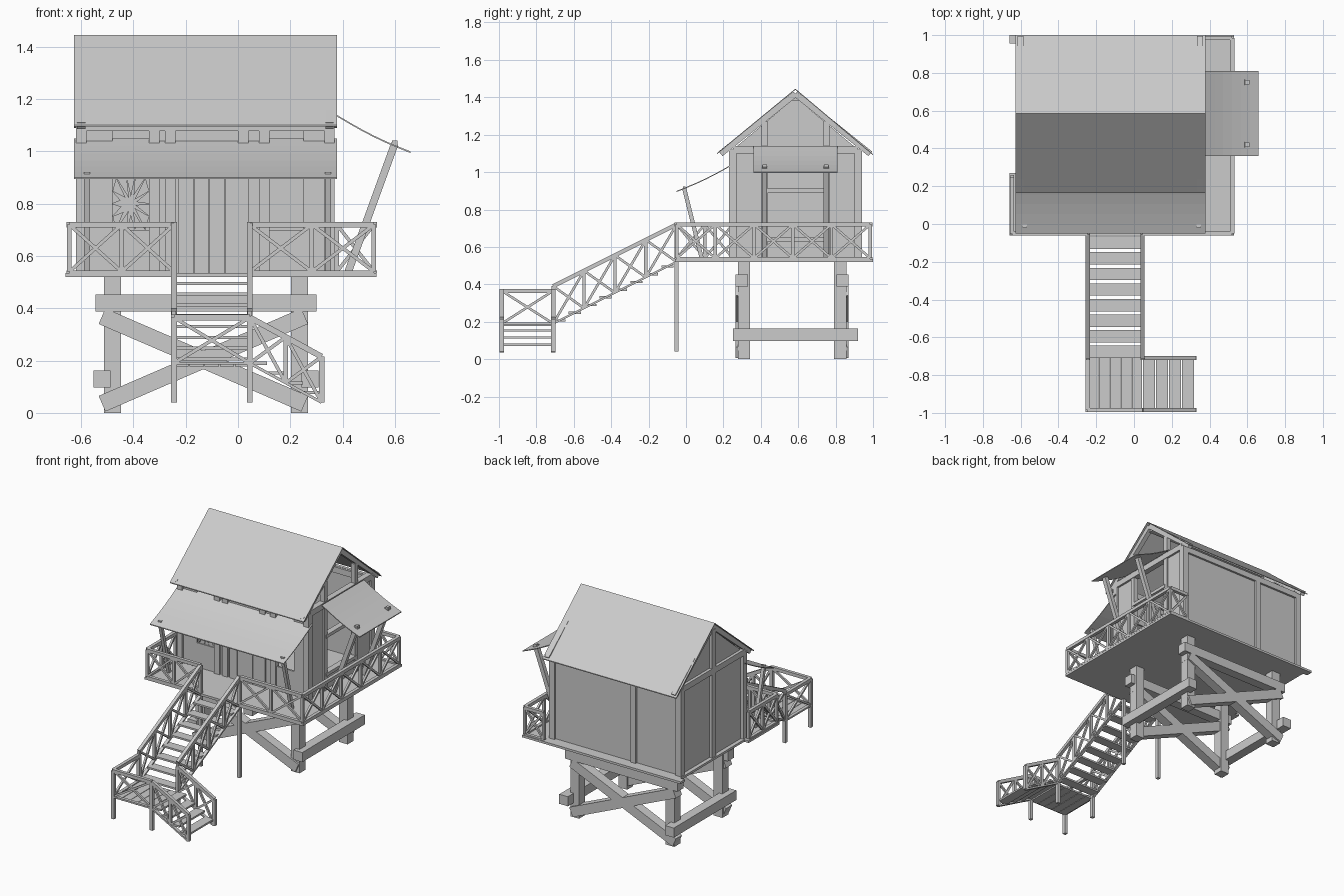
import bpy
import bmesh
import math
import random
from mathutils import Vector, Matrix

if "Cube" in bpy.data.objects:
    bpy.data.objects.remove(bpy.data.objects["Cube"], do_unlink=True)

random.seed(4)
shade = 0.6
grey = bpy.data.materials.new("weathered_grey")
grey.use_nodes = True
grey.diffuse_color = (shade, shade, shade, 1)
grey.node_tree.nodes["Principled BSDF"].inputs["Base Color"].default_value = grey.diffuse_color

# Main levels and outlines
deck_low, floor, rail_low, rail_top = 0.52, 0.535, 0.54, 0.72
window_low, window_top, wall_top, ridge = 0.7, 0.9, 1.12, 1.44
wall_left, wall_right, wall_front, wall_back = -0.6, 0.35, 0.25, 0.92
deck_left, deck_right, deck_front, deck_back = -0.645, 0.52, -0.05, 0.985
roof_left, roof_right, roof_mid = -0.627, 0.378, 0.585
stair_left, stair_right = -0.245, 0.045
landing_front, landing_back, landing_z, landing_rail = -0.985, -0.71, 0.19, 0.365
lower_end, ground_gap = 0.32, 0.04
thin, stick, timber, trunk = 0.006, 0.022, 0.04, 0.065
wall_corners = [(x, y) for x in (wall_left, wall_right) for y in (wall_front, wall_back)]


class Part:
    """Collects solids into one named object."""

    def __init__(self, name):
        self.name, self.bm = name, bmesh.new()

    def __enter__(self):
        return self

    def __exit__(self, *args):
        bmesh.ops.recalc_face_normals(self.bm, faces=self.bm.faces[:])
        mesh = bpy.data.meshes.new(self.name)
        self.bm.to_mesh(mesh)
        self.bm.free()
        mesh.materials.append(grey)
        bpy.context.collection.objects.link(bpy.data.objects.new(self.name, mesh))

    def box(self, x_span, y_span, z_span):
        lo, hi = (Vector(corner) for corner in zip(x_span, y_span, z_span))
        place = Matrix.Translation((lo + hi) / 2) @ Matrix.Diagonal((*(hi - lo), 1))
        bmesh.ops.create_cube(self.bm, size=1, matrix=place)

    def beam(self, start, end, width, height=None):
        start, end = Vector(start), Vector(end)
        along = end - start
        turn = along.to_track_quat('X', 'Z').to_matrix().to_4x4()
        size = Matrix.Diagonal((along.length, width, height or width, 1))
        bmesh.ops.create_cube(self.bm, size=1,
                              matrix=Matrix.Translation((start + end) / 2) @ turn @ size)

    def post(self, x, y, bottom, top, width=stick):
        self.beam((x, y, bottom), (x, y, top), width)

    def prism(self, points, shift):
        face = self.bm.faces.new([self.bm.verts.new(p) for p in points])
        made = bmesh.ops.extrude_face_region(self.bm, geom=[face], use_keep_orig=True)
        verts = [v for v in made["geom"] if isinstance(v, bmesh.types.BMVert)]
        bmesh.ops.translate(self.bm, verts=verts, vec=shift)

    def rail(self, start, end, panels, low=rail_low, high=rail_top, drop=0):
        """Railing with uprights and crossed braces; drop lowers its far end."""
        start, end = Vector((*start, 0)), Vector((*end, -drop))
        down, up = Vector((0, 0, low)), Vector((0, 0, high))
        self.beam(start + up, end + up, stick)
        self.beam(start + down, end + down, stick, stick / 2)
        stops = [start.lerp(end, i / panels) for i in range(panels + 1)]
        for stop in stops:
            self.beam(stop + down, stop + up, stick * 0.8)
        for here, there in zip(stops, stops[1:]):
            self.beam(here + down, there + up, stick * 0.6)
            self.beam(here + up, there + down, stick * 0.6)


def around(middle, width):
    return middle - width / 2, middle + width / 2


def sag(start, end, steps=6):
    """Outline of a thin sagging sheet as distance and height pairs."""
    top = []
    for i in range(steps + 1):
        u, z = Vector(start).lerp(Vector(end), i / steps)
        top.append((u, z - thin * 1.5 * math.sin(math.pi * i / steps)))
    return top + [(u, z - thin) for u, z in reversed(top)]


# Legs, cross beams and crossed braces under the deck
leg_left, leg_right, brace_low, brace_high = -0.48, 0.235, 0.035, 0.37
with Part("support_frame") as frame:
    for y, outward in ((0.31, -1), (0.825, 1)):
        for x in (leg_left, leg_right):
            frame.post(x, y, 0, deck_low, trunk)
        side = y + outward * thin * 2
        reach = trunk
        frame.beam((leg_left - reach, side, 0.42), (leg_right + reach, side, 0.42), trunk)
        for left, right in ((brace_high, brace_low), (brace_low, brace_high)):
            frame.beam((leg_left - timber, side, left), (leg_right + timber / 2, side, right), trunk)
    for x in (leg_left - timber, leg_right + timber):
        frame.beam((x, wall_front, 0.13), (x, wall_back, 0.13), trunk)

# Deck with side ledges
with Part("deck") as deck:
    deck.box((roof_left, 0.53), (-0.06, 1), (deck_low, floor))
    for y_span in ((-0.06, 0.27), (0.955, 1)):
        deck.box((-0.66, roof_left), y_span, (deck_low, floor))

# Deck railings and the tall posts at the stair head
with Part("deck_railing") as railing:
    front_left, front_right = (deck_left, deck_front), (deck_right, deck_front)
    back_right = (deck_right, deck_back)
    railing.rail(front_left, (stair_left, deck_front), 2)
    railing.rail((stair_right, deck_front), front_right, 2)
    railing.rail(front_right, back_right, 5)
    railing.rail(front_left, (deck_left, wall_front), 2)
    railing.rail((roof_right, deck_back), back_right, 1)
    for x in (stair_left, stair_right):
        railing.post(x, deck_front, ground_gap, rail_top)

# Corner posts, wall plates, rafters and studs
with Part("house_frame") as house:
    for x, y in wall_corners:
        house.post(x, y, floor, wall_top, timber)
        eave = y + math.copysign(trunk, y - roof_mid)
        house.beam((x, eave, wall_top - stick), (x, roof_mid, ridge - stick), timber * 0.8)
    for x in (wall_left, wall_right):
        house.beam((x, wall_front, wall_top), (x, wall_back, wall_top), timber)
    for y in (wall_front, wall_back):
        house.beam((wall_left, y, wall_top - stick), (wall_right, y, wall_top - stick), timber)
    house.beam((wall_left, roof_mid, ridge - timber), (wall_right, roof_mid, ridge - timber), timber * 0.8)
    house.post(wall_left, roof_mid, floor, ridge - timber, timber)
    house.post(-0.26, wall_back, floor, wall_top, timber)
    for x in (-0.32, -0.26, 0.02, 0.1):
        house.post(x, wall_front, floor, wall_top - stick, timber)

# Wall panels, leaving the windows open
panel = thin * 2
door_left, door_right = -0.24, 0.02
pane_left, pane_right = -0.48, -0.34
gap_left, gap_right = 0.12, 0.25
hatch_front, hatch_back, hatch_low = 0.42, 0.75, 0.64
with Part("walls") as walls:
    front, side = around(wall_front, panel), around(wall_right, panel)
    walls.box((wall_left, wall_right), around(wall_back, panel), (floor, wall_top))
    walls.prism([(wall_left, wall_front, floor), (wall_left, wall_back, floor),
                 (wall_left, wall_back, wall_top), (wall_left, roof_mid, ridge - timber),
                 (wall_left, wall_front, wall_top)], (panel, 0, 0))
    for x_span in ((wall_left, pane_left), (pane_right, door_left),
                   (door_right, gap_left), (gap_right, wall_right)):
        walls.box(x_span, front, (floor, wall_top))
    for x_span in ((pane_left, pane_right), (gap_left, gap_right)):
        walls.box(x_span, front, (floor, window_low))
        walls.box(x_span, front, (window_top, wall_top - 2 * timber))
    walls.box((door_left, door_right), front, (window_top, wall_top))
    for y_span in ((wall_front, hatch_front), (hatch_back, wall_back)):
        walls.box(side, y_span, (floor, wall_top))
    walls.box(side, (hatch_front, hatch_back), (floor, hatch_low))

# Side window frame and gable studs
with Part("side_window_frame") as hatch:
    for z in (hatch_low, window_top):
        hatch.beam((wall_right, hatch_front, z), (wall_right, hatch_back, z), timber, stick)
    for y in (hatch_front, hatch_back):
        hatch.post(wall_right, y, floor, ridge - 0.17, timber * 0.8)

# Plank door
with Part("door") as door:
    planks = 4
    step = (door_right - door_left - stick) / planks
    for i in range(planks):
        middle = door_left + stick / 2 + step * (i + 0.5)
        door.box(around(middle, step - thin / 2), around(wall_front - panel, panel), (floor, window_top))
    door.box((door_left, door_right), around(wall_front, panel), (floor, window_top))

# Jagged remains of a window pane
with Part("broken_glass") as glass:
    shards = 14
    middle = Vector(((pane_left + pane_right) / 2, wall_front, (window_low + window_top) / 2))
    half_x, half_z = (pane_right - pane_left) / 2, (window_top - window_low) / 2

    def pane_point(angle, reach):
        return middle + Vector((half_x * math.cos(angle), 0, half_z * math.sin(angle))) * reach

    for i in range(shards):
        angles = [math.tau * (i + k) / shards for k in (0, 1)]
        rim = [pane_point(a, 1 / max(abs(math.cos(a)), abs(math.sin(a)))) for a in angles]
        tip = pane_point(sum(angles) / 2, random.uniform(0.2, 0.6))
        glass.prism([*rim, tip], (0, thin / 2, 0))

# Main roof sheets
roof_length = (roof_right - roof_left, 0, 0)
with Part("roof") as roof:
    for y, z in ((0.165, 1.095), (1, 1.09)):
        roof.prism([(roof_left, y, z), (roof_left, roof_mid, ridge),
                    (roof_left, roof_mid, ridge + thin), (roof_left, y, z + thin)], roof_length)

# Awnings with slanted props and bolt heads
with Part("front_awning") as awning:
    outline = sag((0.26, 1.05), (deck_front, 0.9))
    awning.prism([(roof_left, y, z) for y, z in outline], roof_length)
    for x in (wall_left + stick, wall_right - thin):
        awning.beam((x, 0.085, floor), (x, -0.01, 0.915), stick)
        awning.beam((x - thin * 2, -0.01, 0.915), (x + thin * 2, -0.01, 0.915), stick / 1.5)
with Part("side_awning") as awning:
    outline = sag((roof_right, 1.14), (0.66, 1))
    awning.prism([(x, 0.36, z) for x, z in outline], (0, 0.45, 0))
    for y in (hatch_front, hatch_back):
        awning.beam((0.42, y, floor), (0.6, y, 1.03), stick * 1.3)
        awning.beam((0.6, y - thin * 2, 1.03), (0.6, y + thin * 2, 1.03), stick)

# Upper flight with sloping railings
with Part("upper_stairs") as upper:
    steps, rise = 8, deck_low - landing_z
    run = deck_front - landing_back
    for x in (stair_left, stair_right):
        upper.rail((x, deck_front), (x, landing_back), 4, deck_low, rail_top, rise)
    for i in range(steps):
        share = (i + 0.6) / steps
        upper.box((stair_left, stair_right), around(deck_front - run * share, trunk),
                  around(deck_low - rise * share, panel))

# Landing planks, posts and railings
with Part("landing") as landing:
    planks = 5
    step = (stair_right - stair_left) / planks
    for i in range(planks):
        landing.box(around(stair_left + step * (i + 0.5), step - thin / 2),
                    (landing_front, landing_back), around(landing_z - thin, panel))
    for x in (stair_left, stair_right):
        for y in (landing_front, landing_back):
            landing.post(x, y, ground_gap, landing_rail)
    outer = (stair_left, landing_front)
    for end in ((stair_right, landing_front), (stair_left, landing_back)):
        landing.rail(outer, end, 1, landing_z, landing_rail)

# Lower flight turning towards the side
with Part("lower_stairs") as lower:
    steps, fall = 4, 0.15
    going = (lower_end - stair_right) / steps
    for y in (landing_front, landing_back):
        lower.rail((stair_right, y), (lower_end, y), 2, landing_z, landing_rail, fall)
        lower.post(lower_end, y, ground_gap, landing_rail - fall)
    for i in range(steps):
        lower.box(around(stair_right + going * (i + 0.5), trunk), (landing_front, landing_back),
                  around(landing_z - fall * i / steps, panel))
